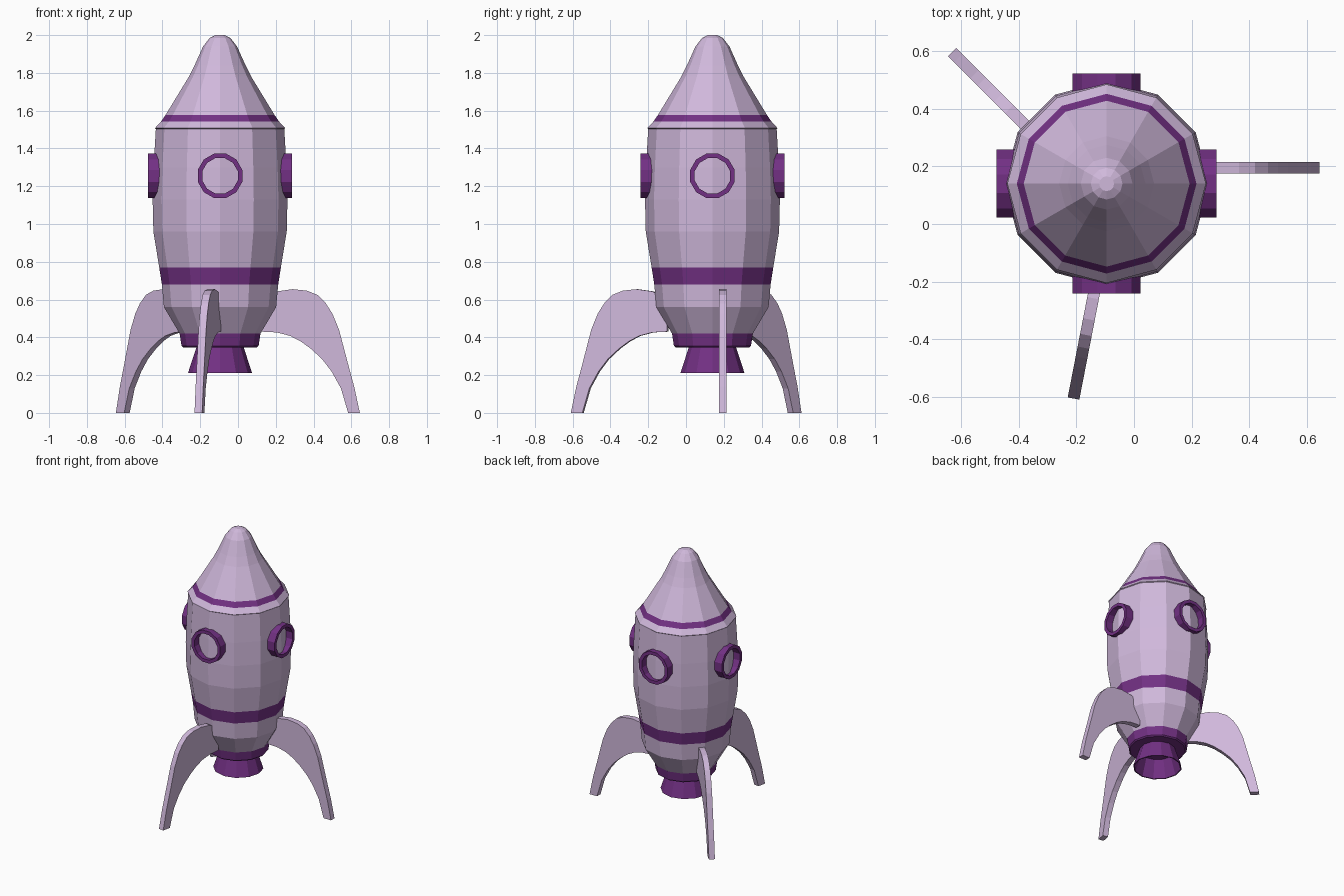
import bpy, bmesh
from math import sin, cos, pi, radians
from mathutils import Matrix, Vector

if "Cube" in bpy.data.objects:
    bpy.data.objects.remove(bpy.data.objects["Cube"])

CX, CY = -0.095, 0.14   # hull axis
SIDES = 12


def material(name, color):
    m = bpy.data.materials.new(name)
    m.diffuse_color = (*color, 1)
    m.use_nodes = True
    m.node_tree.nodes["Principled BSDF"].inputs["Base Color"].default_value = m.diffuse_color
    return m


LILAC = material("lilac", (0.63, 0.48, 0.71))
PURPLE = material("purple", (0.17, 0.03, 0.23))


def finish(name, bm, mat):
    me = bpy.data.meshes.new(name)
    bm.to_mesh(me)
    bm.free()
    me.materials.append(mat)
    ob = bpy.data.objects.new(name, me)
    bpy.context.collection.objects.link(ob)
    return ob


def lathe(name, profile, mat, matrix=None, offset=0.0, closed=False,
          cap_start=False, cap_end=False):
    """Turn a list of (radius, height), listed top to bottom, around z."""
    bm = bmesh.new()
    rings = [[bm.verts.new((r * cos(2 * pi * (i + offset) / SIDES),
                            r * sin(2 * pi * (i + offset) / SIDES), z))
              for i in range(SIDES)] for r, z in profile]
    pairs = list(zip(rings, rings[1:]))
    if closed:
        pairs.append((rings[-1], rings[0]))
    for a, b in pairs:
        for i in range(SIDES):
            j = (i + 1) % SIDES
            bm.faces.new((a[i], b[i], b[j], a[j]))
    if cap_start:
        bm.faces.new(rings[0])
    if cap_end:
        bm.faces.new(rings[-1][::-1])
    bm.transform(matrix or Matrix.Translation((CX, CY, 0)))
    return finish(name, bm, mat)


# Nose cone with its stripe and rim
lathe("nose_cone", [(0.026, 2.0), (0.055, 1.985), (0.09, 1.94), (0.135, 1.84),
                    (0.165, 1.78), (0.288, 1.578)], LILAC, cap_start=True)
lathe("nose_stripe", [(0.288, 1.578), (0.312, 1.543)], PURPLE)
lathe("nose_rim", [(0.312, 1.543), (0.345, 1.507), (0.34, 1.503)], LILAC)

# Hull
lathe("upper_hull", [(0.34, 1.503), (0.352, 1.3), (0.357, 1.13),
                     (0.353, 0.96), (0.322, 0.77)], LILAC)
lathe("hull_stripe", [(0.322, 0.77), (0.308, 0.68)], PURPLE)
lathe("lower_hull", [(0.308, 0.68), (0.297, 0.56), (0.214, 0.42)], LILAC)
lathe("base_collar", [(0.214, 0.42), (0.204, 0.355), (0.195, 0.347)], PURPLE,
      cap_end=True)

# Hollow exhaust nozzle
lathe("nozzle", [(0.125, 0.347), (0.17, 0.21), (0.162, 0.21), (0.12, 0.34)],
      PURPLE, cap_end=True)

# Four porthole rings
for k, side in enumerate(("right", "back", "left", "front")):
    mtx = (Matrix.Translation((CX, CY, 1.255)) @ Matrix.Rotation(k * pi / 2, 4, 'Z')
           @ Matrix.Rotation(pi / 2, 4, 'Y'))
    lathe(side + "_porthole", [(0.097, 0.382), (0.122, 0.382), (0.122, 0.31),
                               (0.097, 0.31)], PURPLE, mtx, 0.5, closed=True)

# Three curved fins: distance inward from the tip, height
FIN = [(0, 0), (0.03, 0.14), (0.06, 0.25), (0.11, 0.44), (0.145, 0.525),
       (0.18, 0.58), (0.225, 0.625), (0.28, 0.647), (0.355, 0.655), (0.44, 0.643),
       (0.52, 0.60), (0.52, 0.43), (0.44, 0.426), (0.37, 0.408), (0.315, 0.38), (0.26, 0.34),
       (0.20, 0.285), (0.15, 0.22), (0.10, 0.13), (0.062, 0)]


def fin(name, tip, angle, thick=0.041):
    bm = bmesh.new()
    f = bm.faces.new([bm.verts.new((-s, -thick / 2, z)) for s, z in FIN])
    ext = bmesh.ops.extrude_face_region(bm, geom=[f], use_keep_orig=True)
    bmesh.ops.translate(bm, vec=(0, thick, 0),
                        verts=[v for v in ext["geom"] if isinstance(v, bmesh.types.BMVert)])
    bmesh.ops.recalc_face_normals(bm, faces=bm.faces)
    bm.transform(Matrix.Translation((*tip, 0)) @ Matrix.Rotation(radians(angle), 4, 'Z'))
    return finish(name, bm, LILAC)


fin("right_fin", (0.645, 0.195), 0)
fin("back_left_fin", (-0.632, 0.597), 135)
fin("front_fin", (-0.21, -0.606), 259)
